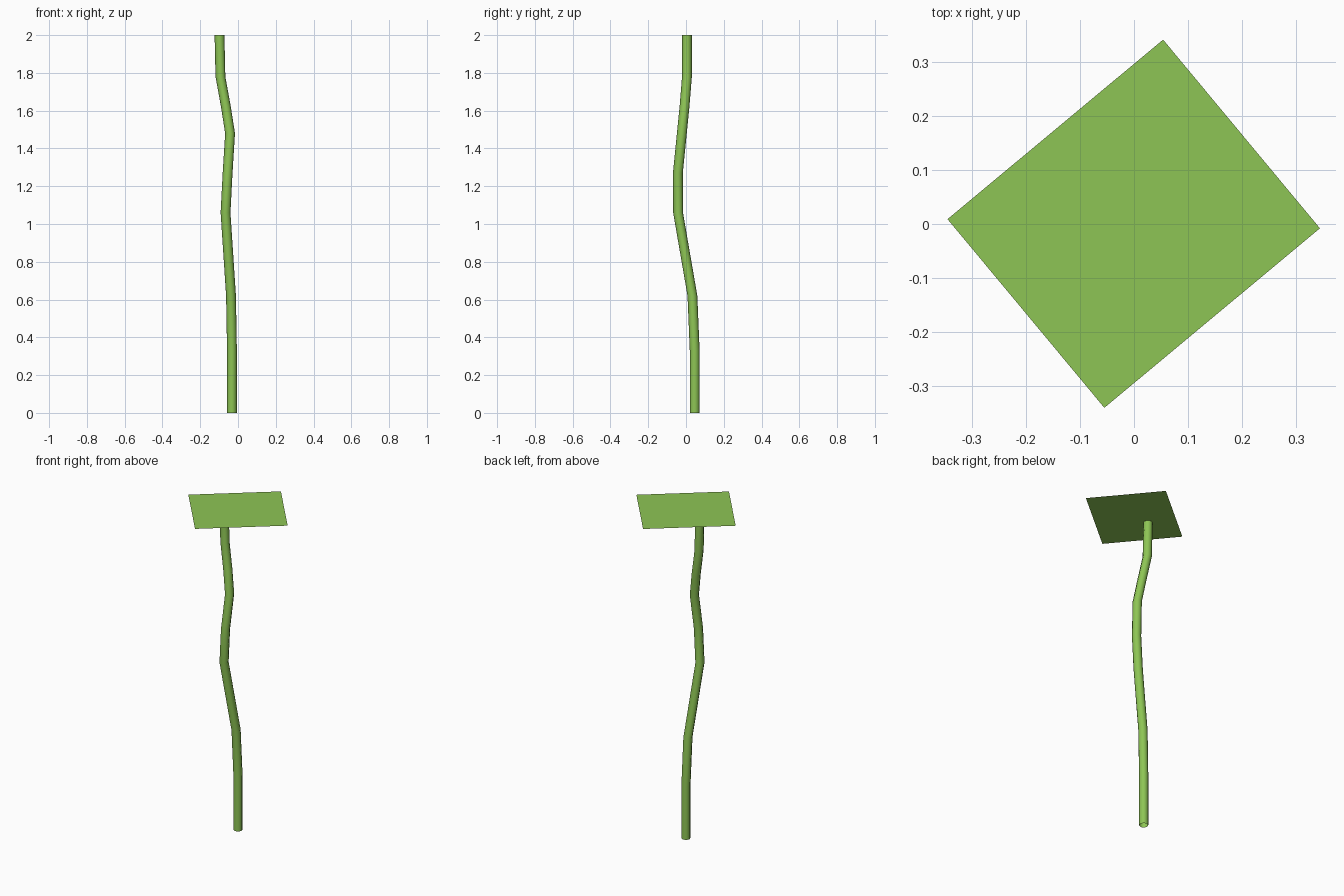
import bpy, bmesh
from math import cos, sin, tau

cube = bpy.data.objects.get("Cube")
if cube:
    bpy.data.objects.remove(cube, do_unlink=True)

green = bpy.data.materials.new("leaf_green")
green.use_nodes = True
colour = (0.27, 0.56, 0.09, 1)
green.diffuse_color = colour
green.node_tree.nodes["Principled BSDF"].inputs["Base Color"].default_value = colour


def add_object(name, bm):
    mesh = bpy.data.meshes.new(name)
    bm.to_mesh(mesh)
    bm.free()
    mesh.materials.append(green)
    obj = bpy.data.objects.new(name, mesh)
    bpy.context.collection.objects.link(obj)
    return obj


# Stem: an open tube of level rings along a wavy path
SIDES = 8
RADIUS = 0.026
path = [(-0.032, 0.046, 0), (-0.032, 0.046, 0.33), (-0.037, 0.034, 0.62),
        (-0.066, -0.042, 1.06), (-0.055, -0.043, 1.27), (-0.042, -0.022, 1.48),
        (-0.064, -0.008, 1.62), (-0.093, 0.005, 1.78), (-0.098, 0.005, 2)]
bm = bmesh.new()
rings = [[bm.verts.new((x + RADIUS * cos(tau * i / SIDES),
                        y + RADIUS * sin(tau * i / SIDES), z))
          for i in range(SIDES)] for x, y, z in path]
for low, high in zip(rings, rings[1:]):
    for i in range(SIDES):
        j = (i + 1) % SIDES
        face = bm.faces.new((low[i], low[j], high[j], high[i]))
        face.smooth = True
add_object("stem", bm)

# Leaf: one flat rectangle lying on the stem's tip
bm = bmesh.new()
corners = [(0.054, 0.342), (-0.346, 0.009), (-0.055, -0.341), (0.345, -0.008)]
bm.faces.new([bm.verts.new((x, y, 2)) for x, y in corners])
add_object("leaf", bm)
